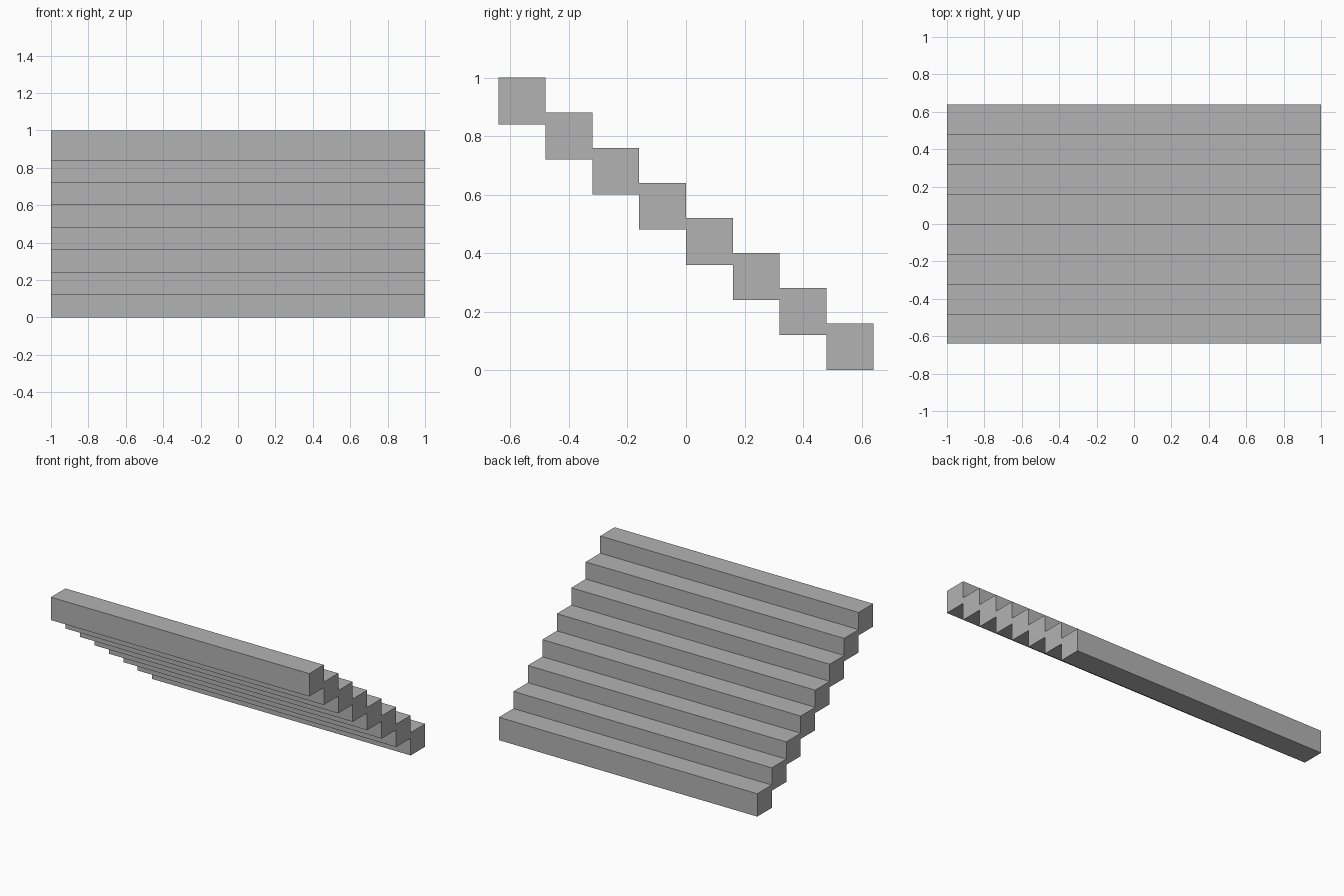
import bpy

cube = bpy.data.objects.get("Cube")
if cube:
    bpy.data.objects.remove(cube, do_unlink=True)

STEPS = 8
DEPTH = 0.16    # square section of each step
RISE = 0.12     # height gained per step
WIDTH = 2.0

# Plain grey stone
stone = bpy.data.materials.new("grey_stone")
stone.use_nodes = True
grey = (0.45, 0.45, 0.45, 1.0)
stone.diffuse_color = grey
stone.node_tree.nodes["Principled BSDF"].inputs["Base Color"].default_value = grey


def add_step(index):
    """One full-width square bar; index 0 is the lowest, at the back."""
    y = (STEPS / 2 - index - 0.5) * DEPTH
    z = index * RISE + DEPTH / 2
    bpy.ops.mesh.primitive_cube_add(size=1, location=(0, y, z))
    step = bpy.context.object
    step.name = f"step_{index + 1}"
    step.scale = (WIDTH, DEPTH, DEPTH)
    bpy.ops.object.transform_apply(location=False, rotation=False, scale=True)
    step.data.materials.append(stone)


# Open flight climbing towards the front
for i in range(STEPS):
    add_step(i)
